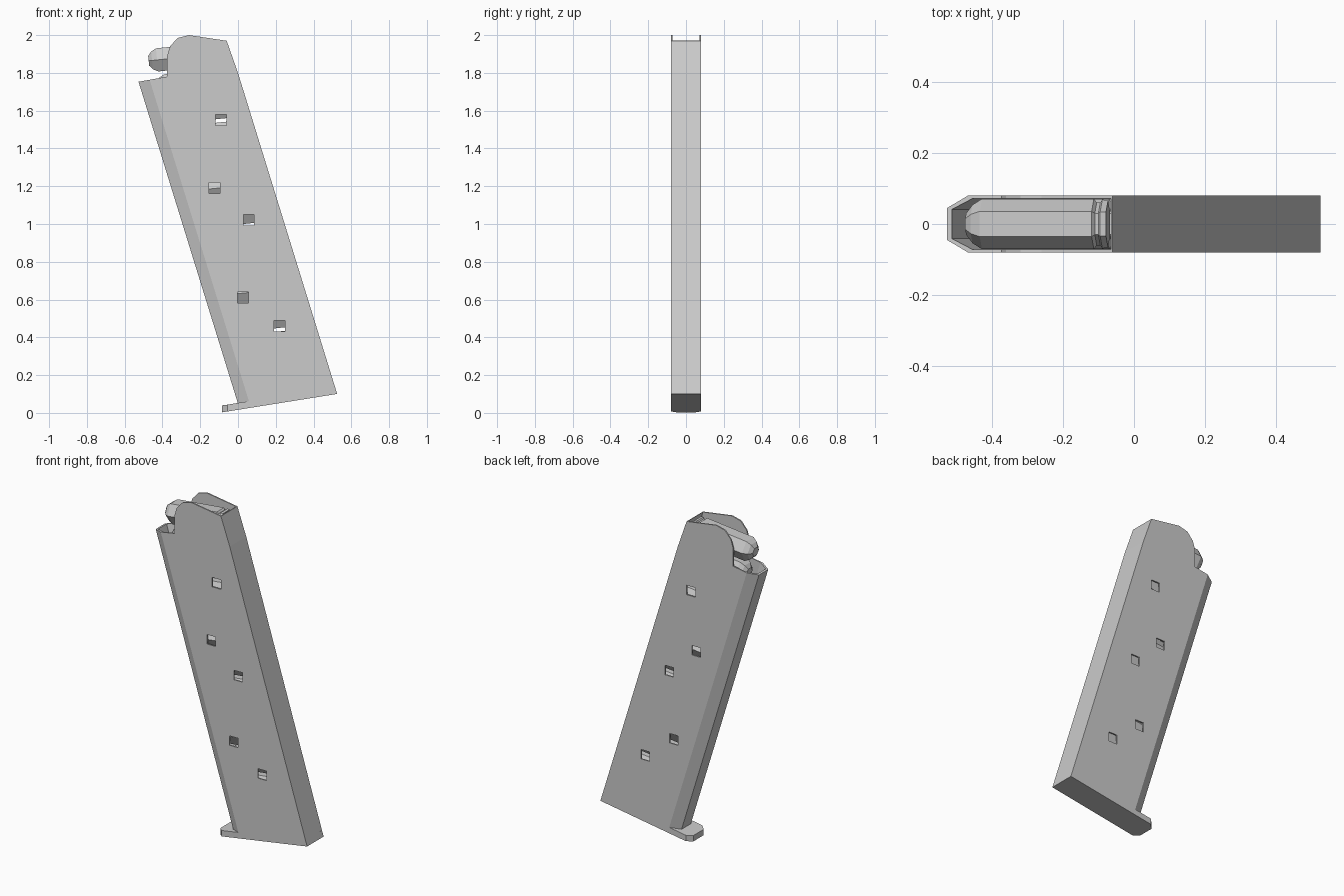
import bpy, bmesh, math
from mathutils import Matrix, Vector

if "Cube" in bpy.data.objects:
    bpy.data.objects.remove(bpy.data.objects["Cube"])

steel = bpy.data.materials.new("grey steel")
steel.use_nodes = True
grey = (0.6, 0.6, 0.6, 1)
steel.diffuse_color = grey
steel.node_tree.nodes["Principled BSDF"].inputs["Base Color"].default_value = grey

LEAN = 0.309      # sideways shift per unit of height
HALF = 0.08       # half thickness of the body


def finish(name, bm):
    bmesh.ops.recalc_face_normals(bm, faces=bm.faces)
    mesh = bpy.data.meshes.new(name)
    bm.to_mesh(mesh)
    bm.free()
    mesh.materials.append(steel)
    obj = bpy.data.objects.new(name, mesh)
    bpy.context.collection.objects.link(obj)
    return obj


def loft(name, rings):
    """Skin a list of equal-length rings and cap both ends."""
    bm = bmesh.new()
    rows = [[bm.verts.new(p) for p in ring] for ring in rings]
    n = len(rows[0])
    for a, b in zip(rows, rows[1:]):
        for i in range(n):
            j = (i + 1) % n
            bm.faces.new((a[i], a[j], b[j], b[i]))
    bm.faces.new(rows[0])
    bm.faces.new(rows[-1])
    return finish(name, bm)


def boolean(target, cutter, operation):
    mod = target.modifiers.new(operation.lower(), "BOOLEAN")
    mod.operation, mod.solver, mod.object = operation, "EXACT", cutter
    cutter.hide_render = True
    bpy.context.view_layer.objects.active = target
    bpy.ops.object.modifier_apply(modifier=mod.name)
    bpy.data.objects.remove(cutter)


def section(z, end=0, side=0):
    """Leaning body section with two chamfered edges, inset by the wall."""
    left = 0.015 - LEAN * z + end
    right = 0.556 - LEAN * z - end
    if z > 2:
        right = -0.088 - end    # body kinks inward near the mouth
    y, flat = HALF - side, 0.045 - side / 2
    return [(left, -flat, z), (left + 0.062, -y, z), (right, -y, z),
            (right, y, z), (left + 0.062, y, z), (left, flat, z)]


def floor(x):
    return 0.0165 + 0.16 * x


# Body: leaning box trimmed to the side outline, hollowed and pierced
body = loft("magazine_body", [section(z) for z in (-0.05, 1.8, 2.05)])
outline = [(-0.6, 1.74), (-0.375, 1.78), (-0.375, 1.89), (-0.36, 1.94),
           (-0.32, 1.985), (-0.26, 2.0), (0.2, 1.931), (0.7, 1.9),
           (0.7, floor(0.7) + 0.036), (-0.2, floor(-0.2) + 0.036)]
trim = loft("trim_cutter", [[(x, y, z) for x, z in outline] for y in (-0.3, 0.3)])
boolean(body, trim, "INTERSECT")
cavity = loft("cavity_cutter",
              [section(z, 0.014, 0.008) for z in (0.15, 1.8, 2.1)])
boolean(body, cavity, "DIFFERENCE")

# Square sight holes through both sides
bm = bmesh.new()
for x, z in [(-0.09, 1.55), (-0.125, 1.19), (0.057, 1.02), (0.026, 0.61), (0.22, 0.46)]:
    place = Matrix.Translation((x, 0, z)) @ Matrix.Diagonal((0.058, 0.5, 0.058, 1))
    bmesh.ops.create_cube(bm, size=1, matrix=place)
boolean(body, finish("hole_cutter", bm), "DIFFERENCE")

# Base plate with a chamfered lip
plate = [(-0.085, -0.05), (-0.055, -HALF), (0.525, -HALF),
         (0.525, HALF), (-0.055, HALF), (-0.085, 0.05)]
rings = []
for rise in (0, 0.036):
    rings.append([(x - (LEAN * rise if x > 0.5 else 0), y, floor(x) + rise)
                  for x, y in plate])
loft("base_plate", rings)

# Cartridges: six-sided rounds stacked along the lean
profile = [(0, 0.03), (0.018, 0.054), (0.045, 0.071), (0.362, 0.071),
           (0.37, 0.06), (0.38, 0.06), (0.386, 0.069), (0.402, 0.066)]
tilt = Matrix.Rotation(math.radians(-6), 4, "Y")
step = 0.138
for k in range(13):
    nose = Vector((-0.473 + LEAN * step * k, 0, 1.864 - step * k))
    rings = []
    for along, r in profile:
        ring = []
        for i in range(6):
            a = math.tau * i / 6
            ring.append(nose + tilt @ Vector((along, r * math.cos(a), r * math.sin(a))))
        rings.append(ring)
    loft(f"cartridge_{k + 1}", rings)
